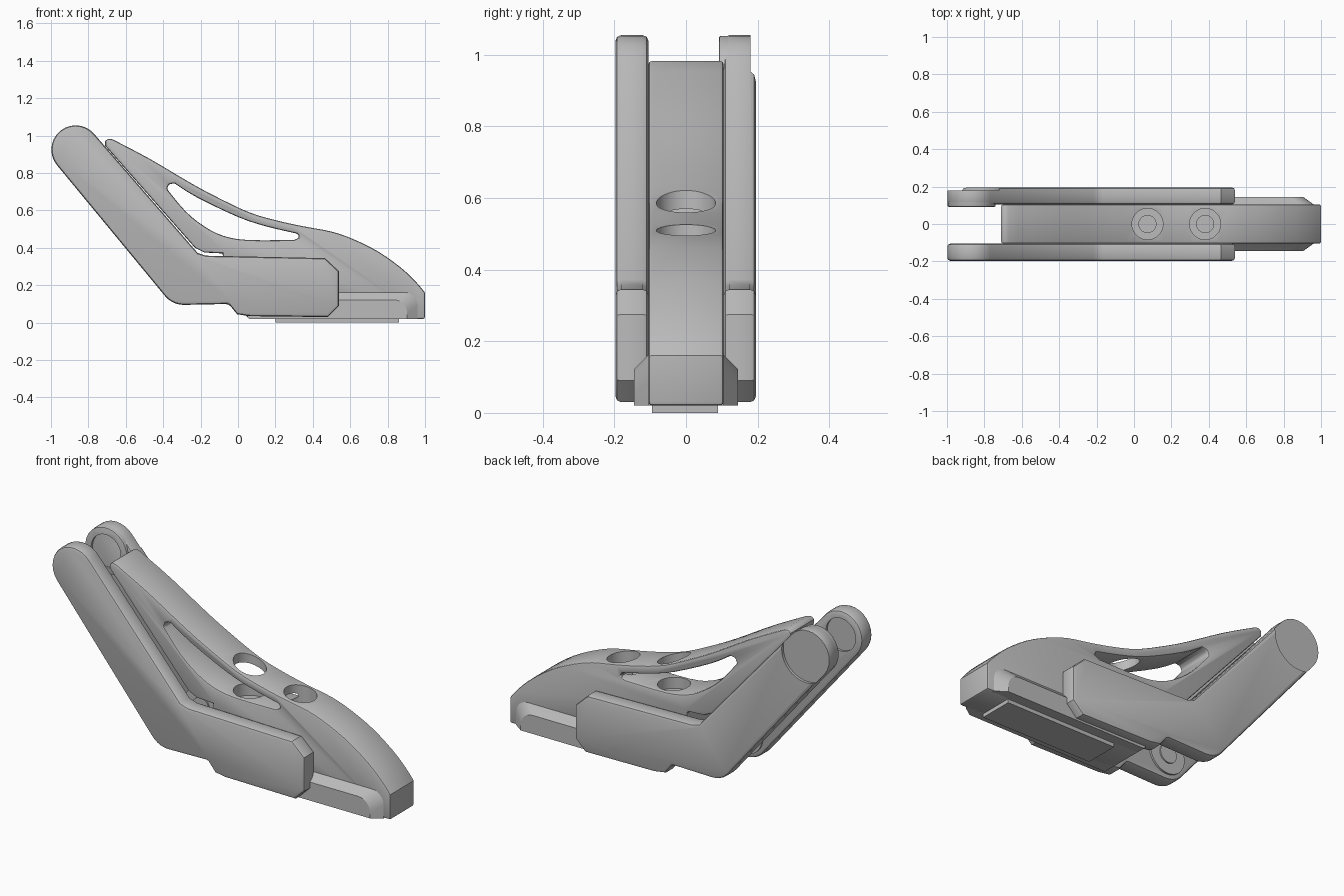
import bpy, bmesh, math
from mathutils import Vector

if "Cube" in bpy.data.objects:
    bpy.data.objects.remove(bpy.data.objects["Cube"], do_unlink=True)

grey = bpy.data.materials.new("satin grey")
grey.use_nodes = True
COLOUR = (0.5, 0.5, 0.5, 1)
grey.diffuse_color = COLOUR
grey.node_tree.nodes["Principled BSDF"].inputs["Base Color"].default_value = COLOUR


def arc(cx, cz, r, start, end, n=14):
    angles = [math.radians(start + (end - start) * i / n) for i in range(n + 1)]
    return [(cx + r * math.cos(a), cz + r * math.sin(a)) for a in angles]


def smooth_path(points, steps=3):
    """Catmull-Rom curve through the points."""
    p = [Vector(q) for q in [points[0]] + points + [points[-1]]]
    out = []
    for a, b, c, d in zip(p, p[1:], p[2:], p[3:]):
        for i in range(steps):
            t = i / steps
            out.append(tuple(0.5 * (2 * b + (c - a) * t + (2*a - 5*b + 4*c - d) * t**2
                                    + (3*b - a - 3*c + d) * t**3)))
    return out + [points[-1]]


def loft(name, layers):
    """Closed solid through (y, x-z profile) layers of equal point count."""
    bm = bmesh.new()
    rings = [[bm.verts.new((x, y, z)) for x, z in prof] for y, prof in layers]
    n = len(rings[0])
    for a, b in zip(rings, rings[1:]):
        for i in range(n):
            j = (i + 1) % n
            bm.faces.new((a[i], a[j], b[j], b[i]))
    bm.faces.new(rings[0])
    bm.faces.new(rings[-1][::-1])
    bmesh.ops.recalc_face_normals(bm, faces=bm.faces)
    mesh = bpy.data.meshes.new(name)
    bm.to_mesh(mesh)
    bm.free()
    ob = bpy.data.objects.new(name, mesh)
    mesh.materials.append(grey)
    bpy.context.collection.objects.link(ob)
    return ob


def prism(name, profile, y0, y1):
    return loft(name, [(y0, profile), (y1, profile)])


def activate(ob):
    bpy.ops.object.select_all(action='DESELECT')
    ob.select_set(True)
    bpy.context.view_layer.objects.active = ob


def cut(ob, cutter):
    mod = ob.modifiers.new("cut", 'BOOLEAN')
    mod.operation, mod.solver, mod.object = 'DIFFERENCE', 'EXACT', cutter
    activate(ob)
    bpy.ops.object.modifier_apply(modifier=mod.name)
    bpy.data.objects.remove(cutter, do_unlink=True)


def bevel(ob, width, segments=2):
    mod = ob.modifiers.new("bevel", 'BEVEL')
    mod.width, mod.segments = width, segments
    mod.limit_method, mod.angle_limit = 'ANGLE', math.radians(50)
    activate(ob)
    bpy.ops.object.modifier_apply(modifier=mod.name)


def upright_cutter(x, r, z0, z1):
    bpy.ops.mesh.primitive_cylinder_add(vertices=40, radius=r, depth=z1 - z0,
                                        location=(x, 0, (z0 + z1) / 2))
    return bpy.context.object


# Central foot with swept instep
instep = smooth_path([(-0.67, 0.98), (-0.47, 0.875), (-0.25, 0.745), (-0.1, 0.665),
                      (0.06, 0.59), (0.2, 0.548), (0.35, 0.515), (0.5, 0.487),
                      (0.62, 0.445), (0.75, 0.38), (0.87, 0.295), (0.95, 0.22), (1, 0.16)])
foot = prism("foot_body", [(-0.71, 0.945), (-0.71, 0.97), (-0.695, 0.985)] + instep +
             [(1, 0.02), (0.06, 0.02), (-0.02, 0.1), (-0.08, 0.2), (-0.08, 0.37),
              (-0.18, 0.375), (-0.23, 0.4)], -0.105, 0.105)

# Open window below the instep strap
roof = smooth_path([(-0.34, 0.745), (-0.22, 0.67), (0, 0.565), (0.15, 0.515), (0.32, 0.475)])
floor = smooth_path([(0.3, 0.442), (0.05, 0.442), (-0.08, 0.465), (-0.18, 0.515),
                     (-0.28, 0.595), (-0.38, 0.715)])
cut(foot, prism("window_cutter", roof + [(0.328, 0.455)] + floor + [(-0.37, 0.74)], -0.3, 0.3))
bevel(foot, 0.012)

# Counterbored fastener holes
for x, seat in ((0.072, 0.38), (0.38, 0.42)):
    cut(foot, upright_cutter(x, 0.083, seat, 1.2))
    cut(foot, upright_cutter(x, 0.046, seat - 0.08, seat + 0.05))

# Side braces: bent arms with a round pivot end
TOP, ANKLE, R = (-0.868, 0.925), (-0.29, 0.225), 0.13
brace = arc(*TOP, R, 39, 219) + arc(*ANKLE, R, 219, 270, 5) + [
    (-0.05, 0.1), (-0.005, 0.045), (0.06, 0.035), (0.48, 0.03), (0.54, 0.09), (0.54, 0.275),
    (0.465, 0.345), (-0.17, 0.358), (-0.215, 0.372)]
right_brace = prism("right_brace", brace, -0.197, -0.105)
left_brace = prism("left_brace", brace, 0.105, 0.195)
for ob in (right_brace, left_brace):
    bevel(ob, 0.016)
cut(left_brace, prism("pivot_clearance", arc(*TOP, 0.15, 0, 351, 39), 0.18, 0.3))

# Pivot disc on the left brace, with a shallow socket
disc = prism("left_pivot_disc", arc(*TOP, R - 0.002, 0, 351, 39), 0.092, 0.179)
bevel(disc, 0.006)
cut(disc, prism("socket_cutter", arc(*TOP, 0.09, 0, 351, 39), 0.0, 0.105))
cut(right_brace, prism("socket_cutter", arc(*TOP, 0.09, 0, 351, 39), -0.117, 0.0))

# Ankle bosses inside the braces
for side, name in ((-1, "right"), (1, "left")):
    for r, inner in ((0.105, 0.095), (0.05, 0.088)):
        prism(name + "_ankle_boss", arc(*ANKLE, r, 0, 351, 39), side * inner, side * 0.11)


# Chamfered toe skirt round the foot
def skirt_profile(inset):
    right, top = 0.96 - inset * 1.4, 0.162 - inset
    return [(0.05, 0.03), (0.06, 0.02), (right, 0.02)] + \
        arc(right - 0.07, top - 0.07, 0.07, 0, 90, 6) + [(0.05, top)]


wide, narrow = skirt_profile(0), skirt_profile(0.04)
loft("toe_skirt", [(-0.145, narrow), (-0.105, wide), (0.105, wide), (0.145, narrow)])

# Sole pad
prism("sole_pad", [(0.2, 0), (0.86, 0), (0.86, 0.022), (0.2, 0.022)], -0.095, 0.09)

# Smooth curved faces, keep crisp edges
for ob in bpy.context.collection.objects:
    if ob.type == 'MESH' and grey.name in ob.data.materials:
        activate(ob)
        bpy.ops.object.shade_smooth_by_angle(angle=math.radians(30))
